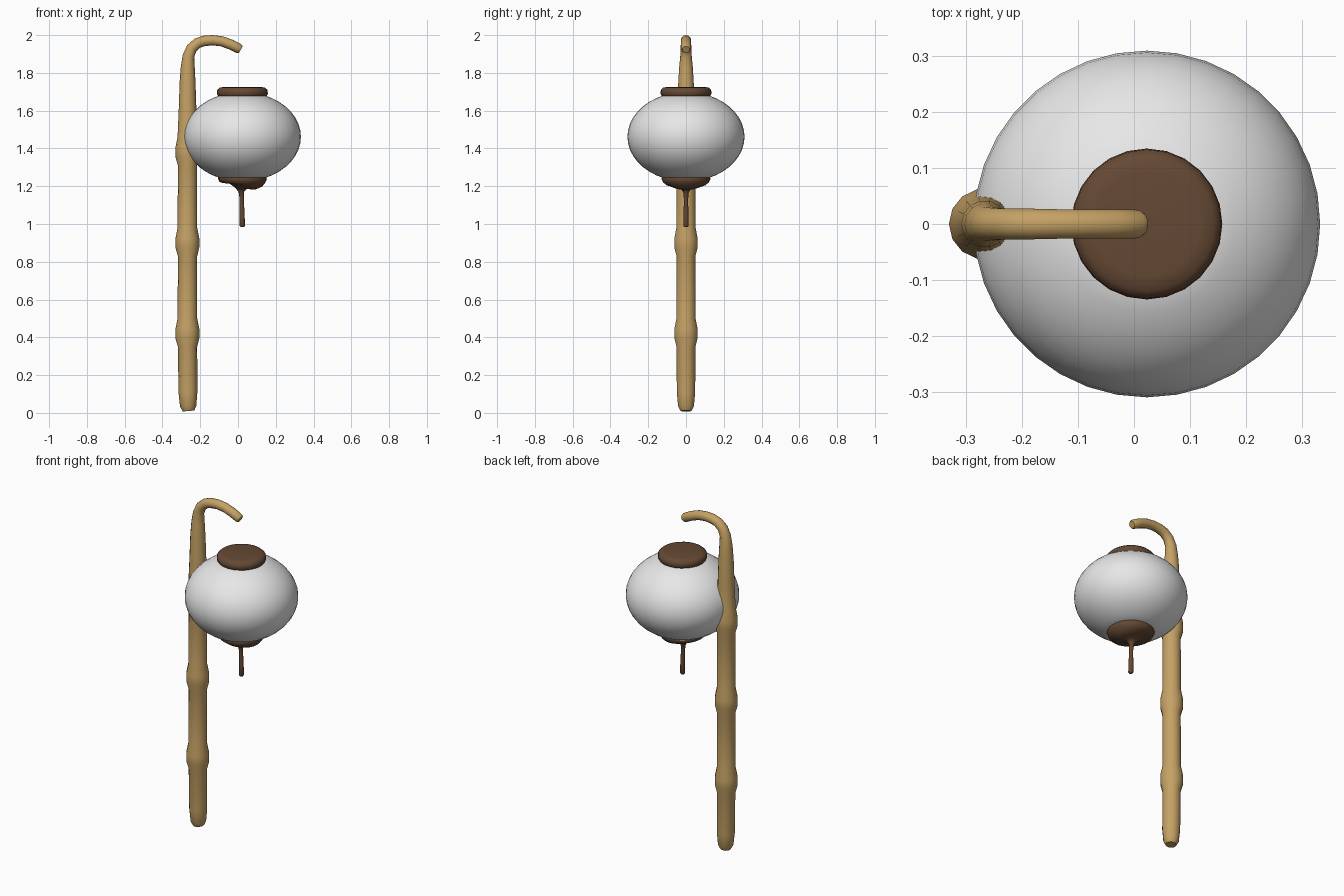
import bpy, bmesh, math
from mathutils import Vector

cube = bpy.data.objects.get("Cube")
if cube:
    bpy.data.objects.remove(cube, do_unlink=True)


def material(name, rgb):
    m = bpy.data.materials.new(name)
    m.use_nodes = True
    m.diffuse_color = (*rgb, 1)
    m.node_tree.nodes["Principled BSDF"].inputs["Base Color"].default_value = (*rgb, 1)
    return m


bamboo = material("bamboo tan", (0.56, 0.36, 0.13))
paper = material("paper white", (0.8, 0.8, 0.8))
wood = material("dark wood", (0.13, 0.066, 0.034))


def sweep(name, stations, sides, mat, angle=40):
    """Skin round rings (x, z, radius) along a path in the XZ plane."""
    bm = bmesh.new()
    pts = [Vector((x, 0, z)) for x, z, r in stations]
    rings = []
    for i, p in enumerate(pts):
        t = (pts[min(i + 1, len(pts) - 1)] - pts[max(i - 1, 0)]).normalized()
        across = Vector((t.z, 0, -t.x))
        r = stations[i][2]
        rings.append([bm.verts.new(p + r * (across * math.cos(a) + Vector((0, math.sin(a), 0))))
                      for a in (math.tau * k / sides for k in range(sides))])
    for a, b in zip(rings, rings[1:]):
        for k in range(sides):
            n = (k + 1) % sides
            bm.faces.new((a[k], a[n], b[n], b[k]))
    bm.faces.new(rings[0])
    bm.faces.new(rings[-1])
    bmesh.ops.recalc_face_normals(bm, faces=bm.faces)
    me = bpy.data.meshes.new(name)
    bm.to_mesh(me)
    bm.free()
    me.materials.append(mat)
    ob = bpy.data.objects.new(name, me)
    bpy.context.collection.objects.link(ob)
    bpy.ops.object.select_all(action="DESELECT")
    ob.select_set(True)
    bpy.context.view_layer.objects.active = ob
    bpy.ops.object.shade_smooth_by_angle(angle=math.radians(angle))
    return ob


# Bamboo pole: rounded foot, three swollen joints, then the curved hook
pole = [(-0.262, 0.01, 0.03), (-0.264, 0.035, 0.043), (-0.265, 0.11, 0.05)]
for joint in (0.42, 0.9, 1.38):
    pole += [(-0.267, joint - 0.07, 0.051), (-0.268, joint - 0.025, 0.063),
             (-0.268, joint + 0.025, 0.063), (-0.268, joint + 0.08, 0.052)]
pole += [(-0.267, 1.6, 0.047), (-0.267, 1.75, 0.042), (-0.266, 1.83, 0.037),
         (-0.262, 1.89, 0.031), (-0.245, 1.93, 0.029), (-0.215, 1.957, 0.028),
         (-0.18, 1.969, 0.028), (-0.135, 1.973, 0.027), (-0.085, 1.967, 0.027),
         (-0.035, 1.949, 0.027), (0.006, 1.928, 0.026), (0.015, 1.923, 0.02)]
sweep("bamboo_pole", pole, 14, bamboo)

# Paper globe: a flattened sphere cut off under the caps
CX, CZ = 0.023, 1.462
globe = []
for i in range(17):
    a = math.radians(-68 + 136 * i / 16)
    globe.append((CX, CZ + 0.237 * math.sin(a), 0.31 * math.cos(a)))
sweep("paper_globe", globe, 36, paper)

# Top cap
sweep("top_cap", [(CX, 1.665, 0.115), (CX, 1.678, 0.129), (CX, 1.69, 0.135),
                  (CX, 1.71, 0.133), (CX, 1.722, 0.12), (CX, 1.726, 0.095)],
      24, wood, 60)

# Bottom cap flowing into the hanging spindle
sweep("bottom_cap_and_spindle",
      [(0.023, 0.983, 0.009), (0.023, 0.99, 0.014), (0.022, 1.05, 0.013),
       (0.02, 1.13, 0.011), (0.018, 1.17, 0.015), (0.017, 1.188, 0.03),
       (0.02, 1.199, 0.07), (0.022, 1.207, 0.105), (0.022, 1.22, 0.121),
       (0.023, 1.24, 0.13), (0.023, 1.25, 0.125)], 24, wood, 60)
